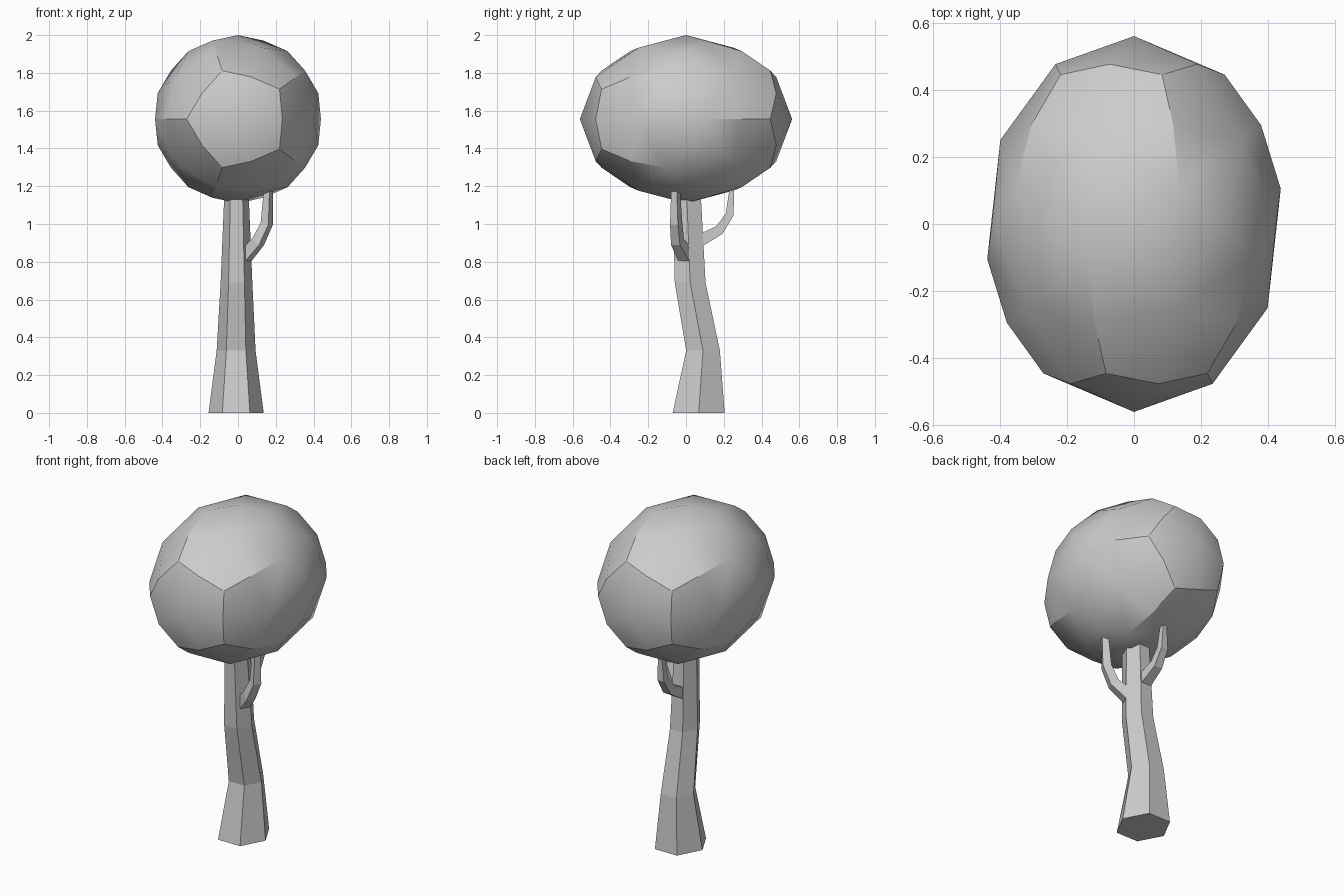
import bpy, bmesh, math
from mathutils import Vector, Matrix

if "Cube" in bpy.data.objects:
    bpy.data.objects.remove(bpy.data.objects["Cube"])


def loft(name, rings):
    """Closed tube through rings of points with flat caps."""
    bm = bmesh.new()
    loops = [[bm.verts.new(p) for p in ring] for ring in rings]
    n = len(loops[0])
    for a, b in zip(loops, loops[1:]):
        for i in range(n):
            j = (i + 1) % n
            bm.faces.new((a[i], a[j], b[j], b[i]))
    bm.faces.new(loops[0][::-1])
    bm.faces.new(loops[-1])
    bmesh.ops.recalc_face_normals(bm, faces=bm.faces)
    mesh = bpy.data.meshes.new(name)
    bm.to_mesh(mesh)
    bm.free()
    obj = bpy.data.objects.new(name, mesh)
    bpy.context.collection.objects.link(obj)
    return obj


def hexagon(x, y, z, rx, ry):
    return [(x + rx * math.cos(k * math.pi / 3), y + ry * math.sin(k * math.pi / 3), z)
            for k in range(6)]


def branch(name, path, heading):
    """Square branch bending upwards in the vertical plane of its heading."""
    side = Vector((-math.sin(heading), math.cos(heading), 0))
    pts = [Vector(p[:3]) for p in path]
    rings = []
    for i, p in enumerate(pts):
        t = (pts[min(i + 1, len(pts) - 1)] - pts[max(i - 1, 0)]).normalized()
        up = side.cross(t).normalized()
        h = path[i][3]
        rings.append([p + side * h * a + up * h * b
                      for a, b in ((1, 1), (-1, 1), (-1, -1), (1, -1))])
    return loft(name, rings)


# Trunk: six sides, gently bent
loft("trunk", [
    hexagon(-0.01, 0.067, 0.0, 0.146, 0.159),
    hexagon(-0.01, 0.090, 0.33, 0.103, 0.103),
    hexagon(-0.008, 0.022, 0.69, 0.084, 0.094),
    hexagon(-0.008, 0.003, 1.17, 0.064, 0.086),
])

# Two side branches
branch("right_branch", [
    (0.02, 0.01, 0.81, 0.034), (0.106, -0.045, 0.905, 0.027),
    (0.152, -0.052, 1.0, 0.024), (0.161, -0.055, 1.19, 0.017)], math.radians(-30))
branch("back_branch", [
    (-0.01, 0.05, 0.90, 0.034), (-0.01, 0.177, 0.968, 0.026),
    (-0.008, 0.231, 1.05, 0.021), (-0.005, 0.244, 1.20, 0.012)], math.radians(90))

# Foliage: icosahedron split into kite faces, rounded and stretched front to back
bpy.ops.mesh.primitive_ico_sphere_add(subdivisions=1, radius=1)
foliage = bpy.context.object
foliage.name = "foliage"
sub = foliage.modifiers.new("split", 'SUBSURF')
sub.subdivision_type = 'SIMPLE'
sub.levels = 1
bpy.ops.object.modifier_apply(modifier=sub.name)
turn = Matrix.Rotation(math.radians(90), 3, 'X')
for v in foliage.data.vertices:
    d = turn @ v.co.normalized()
    v.co = (d.x * 0.447, d.y * 0.562, 1.555 + d.z * 0.445)
bpy.ops.object.shade_smooth_by_angle(angle=math.radians(30))
